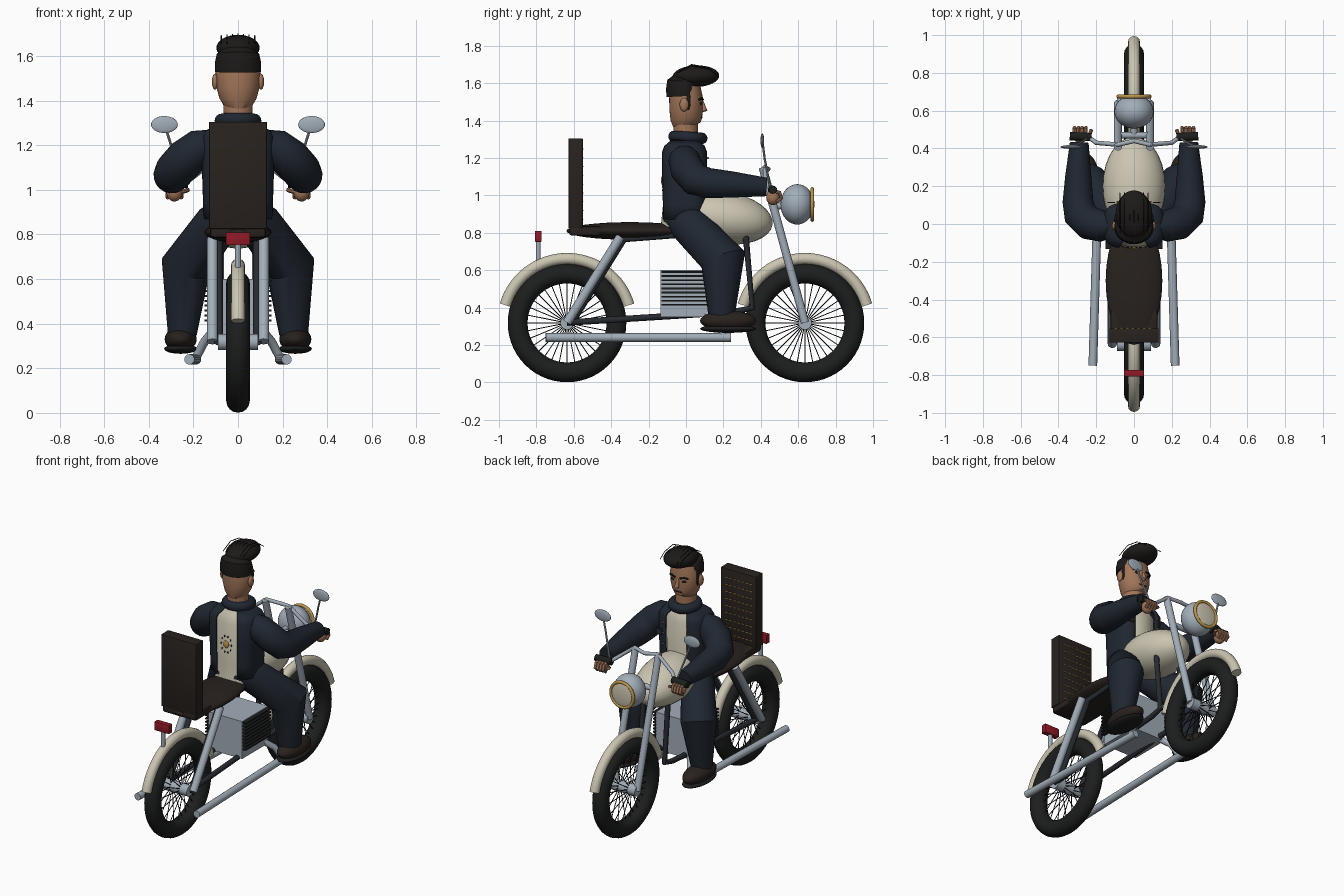
import bpy, bmesh, math
from mathutils import Vector
from math import pi, sin, cos, radians

if "Cube" in bpy.data.objects:
    bpy.data.objects.remove(bpy.data.objects["Cube"])


def mat(name, r, g, b):
    m = bpy.data.materials.new(name)
    m.diffuse_color = (r, g, b, 1)
    m.use_nodes = True
    m.node_tree.nodes["Principled BSDF"].inputs["Base Color"].default_value = m.diffuse_color
    return m


NAVY = mat("navy", .014, .02, .03)
BLACK = mat("black", .012, .013, .013)
BROWN = mat("brown", .022, .016, .013)
HAIR = mat("hair", .012, .01, .009)
STEEL = mat("steel", .36, .42, .48)
FRAME = mat("frame", .02, .024, .03)
CREAM = mat("cream", .6, .56, .44)
SKIN = mat("skin", .36, .18, .1)
RED = mat("red", .28, .01, .02)
GOLD = mat("gold", .5, .3, .07)


def finish(ob, name, m, angle=40):
    ob.name = ob.data.name = name
    ob.data.materials.append(m)
    ob.data.shade_smooth()
    ob.data.set_sharp_from_angle(angle=radians(angle))
    return ob


def mesh(name, bm, m, angle=40):
    bmesh.ops.recalc_face_normals(bm, faces=bm.faces)
    me = bpy.data.meshes.new(name)
    bm.to_mesh(me)
    bm.free()
    ob = bpy.data.objects.new(name, me)
    bpy.context.collection.objects.link(ob)
    return finish(ob, name, m, angle)


def tube(name, paths, radii, m, n=16, angle=40):
    """Loft rings along one or more paths; a radius may be a number or (ru, rv)."""
    bm = bmesh.new()
    for path in paths:
        p = [Vector(q) for q in path]
        rs = radii if isinstance(radii, list) else [radii] * len(p)
        rings, u = [], None
        for i, c in enumerate(p):
            a = (c - p[i - 1]).normalized() if i else Vector()
            b = (p[i + 1] - c).normalized() if i < len(p) - 1 else Vector()
            t = (a + b).normalized()
            if u is None:
                u = Vector((0, 1, 0)) if abs(t.x) > .9 else Vector((1, 0, 0))
            u = (u - t * u.dot(t)).normalized()
            v = t.cross(u)
            ru, rv = rs[i] if isinstance(rs[i], tuple) else (rs[i], rs[i])
            rings.append([bm.verts.new(c + u * ru * cos(2 * pi * k / n) + v * rv * sin(2 * pi * k / n))
                          for k in range(n)])
        for r0, r1 in zip(rings, rings[1:]):
            for k in range(n):
                bm.faces.new((r0[k], r0[(k + 1) % n], r1[(k + 1) % n], r1[k]))
        bm.faces.new(rings[0])
        bm.faces.new(rings[-1])
    return mesh(name, bm, m, angle)


def ball(name, loc, size, m, rot=(0, 0, 0)):
    bpy.ops.mesh.primitive_uv_sphere_add(segments=28, ring_count=16, radius=1, location=loc, rotation=rot)
    ob = bpy.context.object
    ob.scale = size
    return finish(ob, name, m)


def box(name, lo, hi, m, bevel=0):
    bm = bmesh.new()
    bmesh.ops.create_cube(bm, size=1)
    for v in bm.verts:
        v.co = Vector([(l + h) / 2 + c * (h - l) for l, h, c in zip(lo, hi, v.co)])
    if bevel:
        bmesh.ops.bevel(bm, geom=bm.edges[:], offset=bevel, segments=2, affect='EDGES', profile=.5)
    return mesh(name, bm, m)


def torus(name, loc, R, r, m, rot=(0, 0, 0)):
    bpy.ops.mesh.primitive_torus_add(major_radius=R, minor_radius=r, major_segments=56, minor_segments=16,
                                     location=loc, rotation=rot)
    return finish(bpy.context.object, name, m)


# wheels, spokes, hubs and fenders
for tag, y in (("rear", -.636), ("front", .636)):
    torus(tag + "_tyre", (0, y, .318), .264, .053, BLACK, (0, pi / 2, 0))
    spokes = []
    for k in range(32):
        a = 2 * pi * k / 32
        s = .035 * (-1) ** k
        spokes.append([(s, y + .03 * cos(a), .318 + .03 * sin(a)), (0, y + .22 * cos(a), .318 + .22 * sin(a))])
    tube(tag + "_spokes", spokes, .0028, BLACK, 6)
    tube(tag + "_hub", [[(-.09, y, .318), (.09, y, .318)]], .036, STEEL, 24)
    arc = [radians(16 + 148 * k / 32) for k in range(33)]
    tube(tag + "_fender", [[(0, y + .343 * cos(a), .318 + .343 * sin(a)) for a in arc]], .031, CREAM)

# frame, struts, forks, exhausts
S = (-1, 1)
tube("lower_frame", [[(s * .09, -.636, .32), (s * .09, 0, .36), (s * .09, .27, .38), (s * .09, .355, .4),
                      (s * .09, .315, .83)] for s in S], .017, FRAME, 12)
tube("upper_frame", [[(s * .085, -.61, .32), (s * .085, -.33, .765), (s * .085, .1, .8)] for s in S], .017, FRAME, 12)
tube("rear_struts", [[(s * .115, -.636, .32), (s * .115, -.35, .78)] for s in S], .024, STEEL)
tube("front_forks", [[(s * .085, .636, .32), (s * .085, .41, 1.15)] for s in S], .022, STEEL)
tube("exhausts", [[(s * .218, -.75, .24), (s * .188, .24, .24)] for s in S], .023, STEEL)
tube("exhaust_headers", [[(s * .19, .2, .245), (s * .15, .17, .32), (s * .1, .1, .38)] for s in S], .02, STEEL)

# engine with cooling fins
box("engine_block", (-.125, -.135, .35), (.125, .14, .6), STEEL)
for k in range(9):
    z = .41 + k * .022
    box(f"engine_fin_{k}", (-.15, -.132, z), (.15, .137, z + .009), BLACK)

# seat, backrest with stitched rows, tail light
ball("seat", (0, -.3, .81), (.15, .34, .047), BROWN)
box("seat_rear", (-.125, -.625, .785), (.125, -.45, .835), BROWN, .015)
box("backrest", (-.13, -.628, .825), (.13, -.552, 1.305), BROWN, .004)
for k in range(9):
    z = .87 + k * .047
    for j in range(7):
        x = -.105 + j * .03
        box(f"backrest_stitch_{k}_{j}", (x, -.553, z), (x + .018, -.547, z + .004), GOLD)
tube("tail_light_post", [[(0, -.79, .64), (0, -.79, .77)]], .013, STEEL, 12)
box("tail_light", (-.054, -.807, .752), (.054, -.772, .81), RED, .003)

# tank and headlight
ball("tank", (0, .2, .88), (.166, .265, .14), CREAM, (radians(-8), 0, 0))
ball("headlight", (0, .595, .952), (.104, .09, .108), STEEL)
torus("headlight_ring", (0, .675, .952), .083, .01, GOLD, (pi / 2, 0, 0))
ball("headlight_lens", (0, .672, .952), (.083, .014, .083), CREAM)
tube("headlight_bracket", [[(-.085, .47, .94), (.085, .47, .94)], [(0, .47, .94), (0, .56, .95)]], .018, STEEL, 12)

# handlebar, grips, mirrors
tube("handlebar", [[(-.24, .46, 1.03), (-.2, .43, 1.06), (-.085, .42, 1.15), (0, .44, 1.14), (.085, .42, 1.15),
                    (.2, .43, 1.06), (.24, .46, 1.03)]], .012, STEEL, 12)
for s, side in ((-1, "left"), (1, "right")):
    def P(x, y, z):
        return (s * x, y, z)

    tube("grip_" + side, [[P(.225, .46, 1.03), P(.34, .465, 1.03)]], .022, BLACK)
    tube("mirror_stem_" + side, [[P(.25, .45, 1.04), P(.3, .42, 1.2), P(.325, .41, 1.28)]], .006, STEEL, 8)
    ball("mirror_" + side, P(.33, .408, 1.293), (.06, .01, .038), STEEL)

    # legs and boots
    tube("trouser_leg_" + side, [[P(.05, -.03, .88), P(.1, .02, .84), P(.235, .2, .655), P(.25, .19, .35)]],
         [.09, (.1, .105), (.11, .125), (.064, .07)], NAVY, 20, 25)
    ball("boot_" + side, P(.257, .225, .33), (.072, .15, .054), BROWN)
    ball("boot_sole_" + side, P(.257, .225, .287), (.074, .15, .022), BLACK)

    # arm and hand
    tube("sleeve_" + side, [[P(.09, -.01, 1.22), P(.17, -.01, 1.19), P(.235, .005, 1.14), P(.285, .05, 1.085),
                             P(.297, .12, 1.065), P(.295, .25, 1.058), P(.29, .43, 1.045)]],
         [.055, .084, .09, .088, .082, .07, .05], NAVY, 20, 50)
    ball("hand_" + side, P(.285, .465, .99), (.036, .036, .042), SKIN)
    for k in range(4):
        x = .255 + k * .02
        tube(f"finger_{side}_{k}", [[P(x, .47, 1.025), P(x, .5, 1.015), P(x, .51, .985), P(x, .485, .965)]],
             .01, SKIN, 8)
    tube("thumb_" + side, [[P(.26, .46, .99), P(.235, .475, .995), P(.225, .5, 1.0)]], .01, SKIN, 8)

    # jacket half: superellipse wall closing in over the shoulder
    bm = bmesh.new()
    rows = []
    for z, f in ((.87, .96), (.95, .97), (1.1, 1), (1.235, 1), (1.265, .9), (1.3, .55)):
        row = []
        for k in range(19):
            a = radians(-72 + 144 * k / 18)
            c, d = cos(a), sin(a)
            row.append(bm.verts.new((s * f * .162 * abs(c) ** .6, -.008 + f * .123 * math.copysign(abs(d) ** .6, d), z)))
        rows.append(row)
    for r0, r1 in zip(rows, rows[1:]):
        for k in range(18):
            bm.faces.new((r0[k], r0[k + 1], r1[k + 1], r1[k]))
    jacket = mesh("jacket_" + side, bm, NAVY)
    sol = jacket.modifiers.new("thickness", 'SOLIDIFY')
    sol.thickness = .014
    for k in range(5):
        ball(f"jacket_stud_{side}_{k}", P(.088, .117, .92 + k * .07), (.006, .005, .006), GOLD)
    box("pocket_" + side, tuple(min(a, b) for a, b in zip(P(.1, .11, 1.11), P(.14, .116, 1.15))),
        tuple(max(a, b) for a, b in zip(P(.1, .11, 1.11), P(.14, .116, 1.15))), FRAME)

    # ears, eyes, brows, sideburns
    ball("ear_" + side, P(.103, -.01, 1.485), (.014, .024, .036), SKIN)
    ball("eye_" + side, P(.04, .079, 1.492), (.017, .008, .008), BLACK)
    tube("brow_" + side, [[P(.018, .09, 1.512), P(.045, .084, 1.519), P(.068, .07, 1.512)]], .006, HAIR, 8)
    ball("sideburn_" + side, P(.094, .012, 1.505), (.008, .013, .05), HAIR)

# shirt, hips, emblem and belt of studs on the back
tube("shirt", [[(0, -.01, z) for z in (.83, .95, 1.22, 1.27, 1.31)]],
     [(.14, .125), (.125, .113), (.135, .113), (.1, .09), (.065, .065)], CREAM, 32)
ball("hips", (0, -.02, .865), (.145, .11, .075), NAVY)
ball("back_emblem", (0, -.126, 1.08), (.02, .008, .024), GOLD)
for k in range(10):
    a = 2 * pi * k / 10
    ball(f"emblem_stud_{k}", (.038 * cos(a), -.124, 1.08 + .055 * sin(a)), (.004, .004, .007), FRAME)

# collar, neck, head, face
c = torus("collar", (0, .01, 1.31), .074, .031, NAVY, (radians(-4), 0, 0))
tube("neck", [[(0, -.002, 1.26), (0, -.002, 1.42)]], .066, SKIN, 28)
tube("head", [[(0, y, z) for y, z in ((.012, 1.362), (.008, 1.372), (.002, 1.41), (0, 1.46), (0, 1.52), (-.005, 1.58))]],
     [(.045, .055), (.06, .074), (.083, .085), (.097, .089), (.1, .09), (.09, .082)], SKIN, 32)
tube("nose", [[(0, .083, 1.508), (0, .094, 1.475), (0, .1, 1.458), (0, .084, 1.45)]],
     [.007, .011, .015, .008], SKIN, 12)
ball("mouth", (0, .083, 1.418), (.03, .006, .005), BROWN)

# hair cap, swept quiff and loose strands
tube("hair_cap", [[(0, y, z) for y, z in ((-.018, 1.53), (-.02, 1.57), (-.02, 1.61), (-.015, 1.635))]],
     [(.104, .086), (.104, .087), (.095, .08), (.06, .05)], HAIR, 32)
ball("hair_quiff", (0, .053, 1.637), (.097, .125, .058), HAIR, (radians(2), 0, 0))
tube("hair_strands", [[(x, -.05, 1.655), (x, .03, 1.7 - abs(x) * .1), (x, .12, 1.685 - abs(x) * .1), (x, .165, 1.645)]
                      for x in (-.075, -.05, -.025, 0, .025, .05, .075)], .0025, HAIR, 6)
